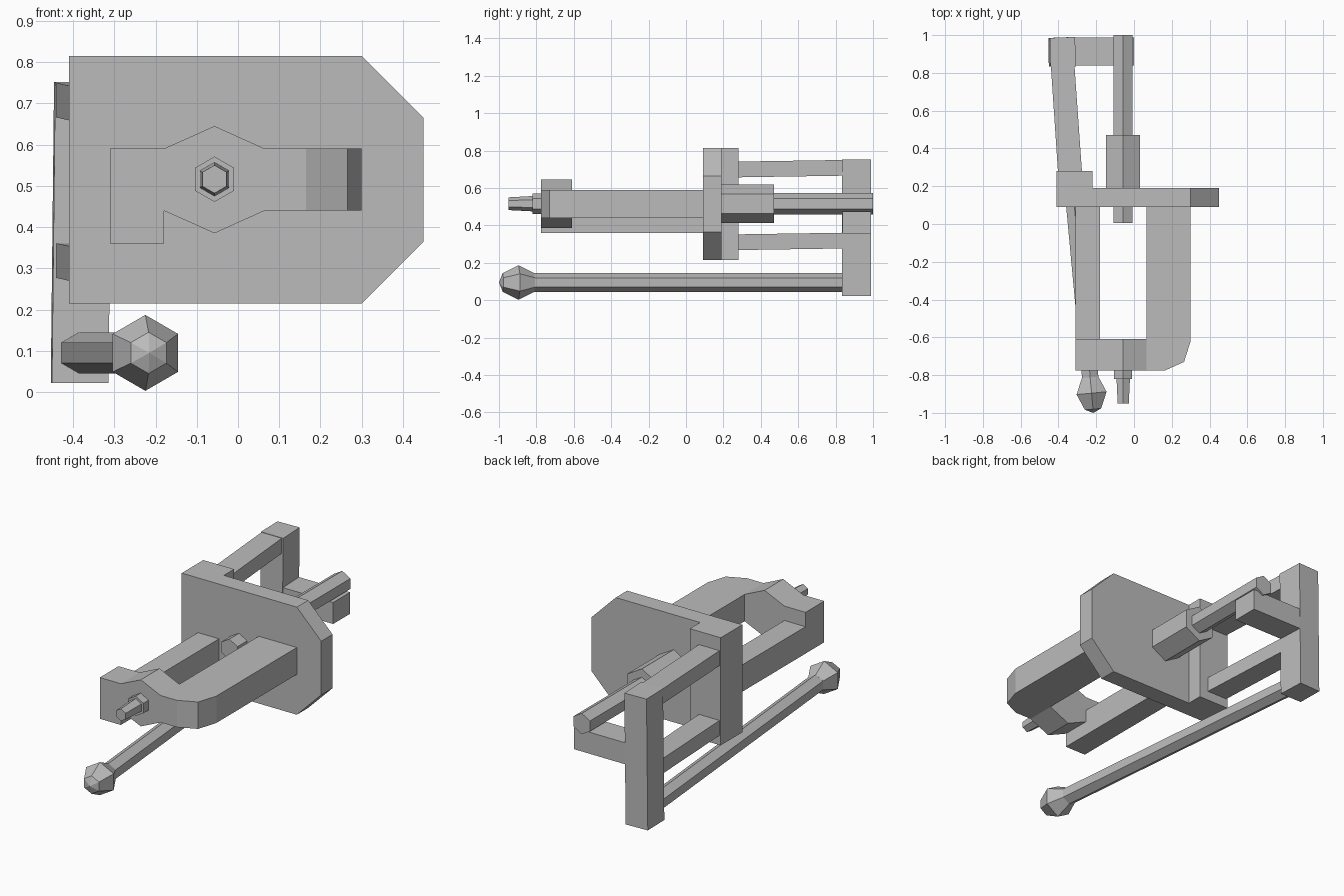
import bpy, bmesh, math
from mathutils import Vector

if "Cube" in bpy.data.objects:
    bpy.data.objects.remove(bpy.data.objects["Cube"], do_unlink=True)

grey = bpy.data.materials.new("plain grey")
grey.use_nodes = True
grey.diffuse_color = (0.5, 0.5, 0.5, 1)
grey.node_tree.nodes["Principled BSDF"].inputs["Base Color"].default_value = (0.5, 0.5, 0.5, 1)


def loft(name, rings):
    """Join equal-sized point rings into one closed flat-shaded solid."""
    bm = bmesh.new()
    loops = [[bm.verts.new(p) for p in ring] for ring in rings]
    for a, b in zip(loops, loops[1:]):
        for i in range(len(a)):
            j = (i + 1) % len(a)
            bm.faces.new((a[i], a[j], b[j], b[i]))
    bm.faces.new(loops[0])
    bm.faces.new(loops[-1])
    bmesh.ops.remove_doubles(bm, verts=bm.verts, dist=0.0001)
    bmesh.ops.recalc_face_normals(bm, faces=bm.faces)
    mesh = bpy.data.meshes.new(name)
    bm.to_mesh(mesh)
    bm.free()
    mesh.materials.append(grey)
    obj = bpy.data.objects.new(name, mesh)
    bpy.context.collection.objects.link(obj)
    return obj


def along_y(name, outline, y0, y1):
    """Extrude an x-z outline along y."""
    return loft(name, [[(x, y, z) for x, z in outline] for y in (y0, y1)])


def along_z(name, outline, z0, z1):
    """Extrude an x-y outline along z."""
    return loft(name, [[(x, y, z) for x, y in outline] for z in (z0, z1)])


def rect(a0, a1, b0, b1):
    return [(a0, b0), (a1, b0), (a1, b1), (a0, b1)]


def hex_lathe(name, start, end, stations):
    """Six-sided turned part; stations are (distance from start, radius)."""
    start, end = Vector(start), Vector(end)
    axis = (end - start).normalized()
    up = Vector((0, 0, 1))
    side = axis.cross(up)
    rings = []
    for d, r in stations:
        angles = [math.radians(60 * i) for i in range(6)]
        rings.append([start + axis * d + (up * math.cos(t) + side * math.sin(t)) * r
                      for t in angles])
    return loft(name, rings)


# Main plate with two clipped corners, and the mounting strip behind it
along_y("main_plate", [(-0.41, 0.215), (0.30, 0.215), (0.45, 0.365),
                       (0.45, 0.665), (0.30, 0.815), (-0.41, 0.815)], 0.09, 0.19)
along_y("mounting_strip", rect(-0.41, -0.22, 0.215, 0.815), 0.19, 0.28)

# Front yoke: bridge with hexagonal boss, curved left arm, lower right arm
along_y("yoke_bridge", [(-0.31, 0.36), (-0.18, 0.36), (-0.18, 0.44), (-0.057, 0.385),
                        (0.065, 0.44), (0.065, 0.59), (-0.057, 0.645),
                        (-0.18, 0.59), (-0.31, 0.59)], -0.775, -0.61)
along_z("left_arm", [(0.065, -0.775), (0.165, -0.775), (0.265, -0.73),
                     (0.30, -0.62), (0.30, 0.09), (0.065, 0.09)], 0.44, 0.59)
along_y("right_arm", rect(-0.31, -0.18, 0.36, 0.51), -0.61, 0.09)

# Screw parts sharing one axis
SX, SZ = -0.057, 0.516
for name, y, stations in (
        ("front_bolt", -0.95, [(0, 0.034), (0.13, 0.041)]),
        ("front_nut", -0.82, [(0, 0.055), (0.045, 0.055)]),
        ("screw_shaft", 0.005, [(0, 0.058), (0.995, 0.058)]),
        ("screw_collar", 0.19, [(0, 0.104), (0.28, 0.104)])):
    hex_lathe(name, (SX, y, SZ), (SX, 1, SZ), stations)

# Back post, leaning very slightly, and the crossbar under the screw
loft("back_post", [[(x + s, y, z) for x, y in
                    [(-0.447, 0.835), (-0.31, 0.835), (-0.317, 0.99), (-0.45, 0.985)]]
                   for z, s in ((0.022, -0.004), (0.752, 0.004))])
along_y("crossbar", rect(-0.33, 0.0, 0.355, 0.475), 0.838, 0.988)

# Two angled struts from the strip to the post
for name, z in (("upper_strut", 0.657), ("lower_strut", 0.268)):
    loft(name, [[(x, y, h) for x, h in rect(x0, x1, z + rise, z + rise + 0.084)]
                for y, x0, x1, rise in ((0.27, -0.402, -0.275, 0),
                                        (0.85, -0.441, -0.316, 0.009))])

# Handle rod with a faceted knob
hex_lathe("handle_rod", (-0.23, -0.83, 0.095), (-0.385, 0.84, 0.095),
          [(0, 0.05), (1.677, 0.05)])
hex_lathe("handle_knob", (-0.215, -1.0, 0.095), (-0.385, 0.84, 0.095),
          [(0, 0), (0.02, 0.05), (0.105, 0.092), (0.19, 0.05)])
